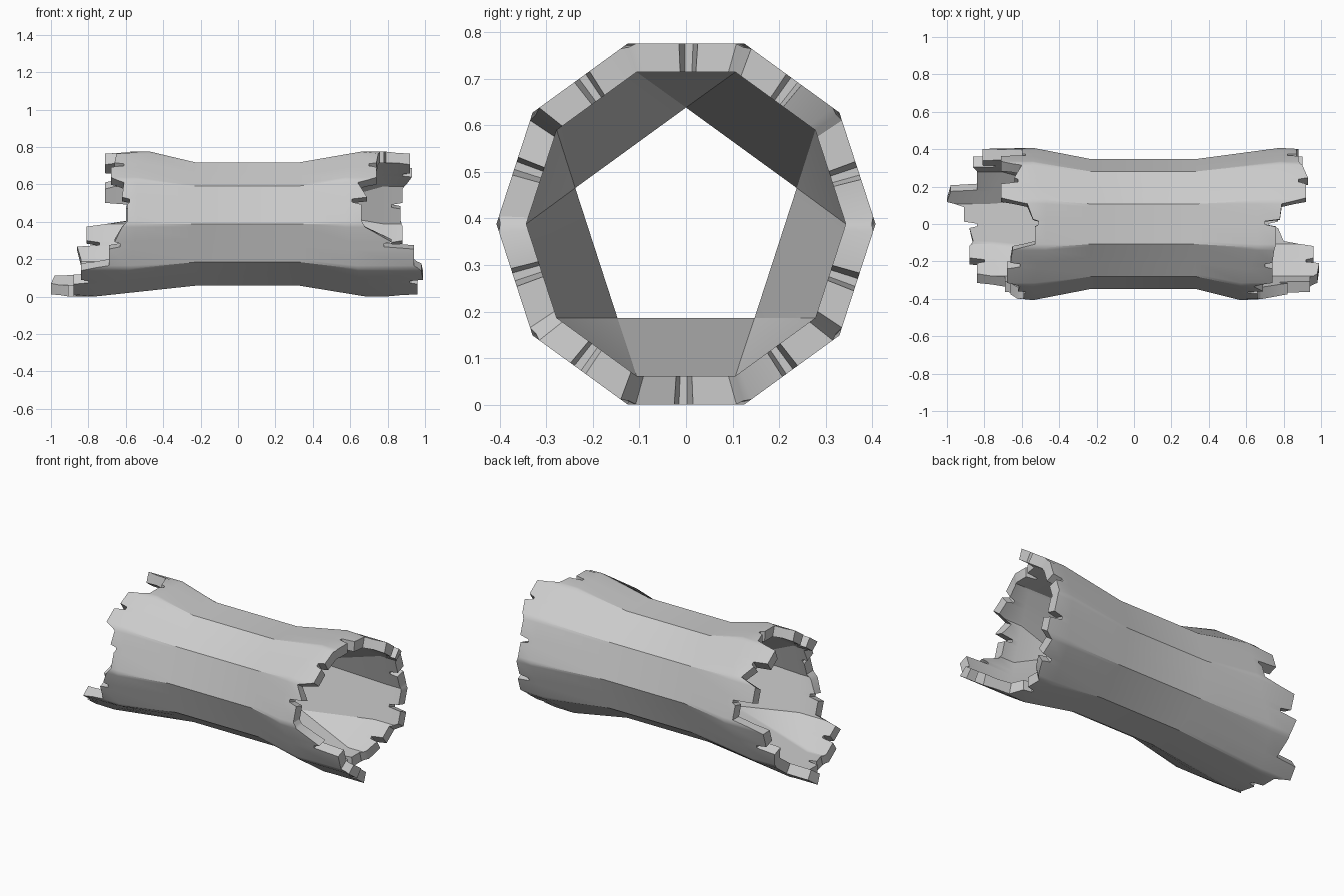
import bpy, bmesh
from math import cos, sin, radians
from mathutils import Vector

cube = bpy.data.objects.get("Cube")
if cube:
    bpy.data.objects.remove(cube, do_unlink=True)

SIDES = 10
CENTRE_Z = 0.388
WAIST = {-1: 0.23, 1: 0.33}          # where the straight middle stops
R_WAIST, R_END, R_BORE = 0.347, 0.407, 0.343
R_CORE = 0.25                        # five-sided bore in the middle

# Broken ends in hundredths, per side: first splinter start and end, notch, second splinter
LEFT = [(60, 60, 58, 71), (60, 64, 62, 71), (57, 54, 51, 53), (65, 66, 61, 68),
        (61, 62, 58, 59), (62, 66, 63, 69), (84, 84, 80, 88), (86, 88, 84, 91),
        (100, 98, 84, 84), (84, 86, 74, 81)]
RIGHT = [(87, 87, 82, 88), (90, 93, 88, 92), (79, 78, 70, 76), (75, 74, 70, 74),
         (64, 69, 61, 66), (68, 82, 78, 94), (98, 99, 92, 96), (80, 77, 72, 77),
         (80, 83, 78, 85), (90, 90, 82, 88)]
ENDS = {-1: LEFT, 1: RIGHT}


def ring_point(radius, side, t, step=36):
    """Point on a straight polygon edge, as (y, z) around the axis."""
    a, b = radians(step * side), radians(step * (side + 1))
    p, q = Vector((cos(a), sin(a))), Vector((cos(b), sin(b)))
    return p.lerp(q, t) * radius


def core_point(side, t):
    """Neighbouring corners of the ends share one corner of the core."""
    def corner(j):
        a = radians(18 + 72 * ((j % SIDES) // 2))
        return Vector((cos(a), sin(a))) * R_CORE
    return corner(side).lerp(corner(side + 1), t)


def corner_base(end, j):
    rows = ENDS[end]
    return min(rows[j % SIDES] + rows[j - 1 if j % SIDES else -1]) / 100 - 0.04


def tip(end, side, spot):
    row = ENDS[end][side]
    if spot == "corner":
        return (row[0] + ENDS[end][side - 1][3]) / 200
    return row[spot] / 100


def half_column(end, side, t, spot):
    """Outer waist, flare, splinter tip, then back along the bore."""
    x_tip = tip(end, side, spot)
    base = corner_base(end, side) * (1 - t) + corner_base(end, side + 1) * t
    base = max(min(base, x_tip - 0.02), WAIST[end] + 0.05)
    r_tip = R_END - (0.008 if spot == "corner" else 0)
    path = [(WAIST[end], ring_point(R_WAIST, side, t)),
            (base, ring_point(R_END, side, t)),
            (x_tip, ring_point(r_tip, side, t)),
            (x_tip, ring_point(R_BORE, side, t)),
            (base, ring_point(R_BORE, side, t)),
            (WAIST[end], core_point(side, t))]
    return [Vector((end * x, p.x, p.y + CENTRE_Z)) for x, p in path]


# Hollow trunk: closed lengthwise sections joined around the axis
SPOTS = [(0, "corner"), (0.07, 0), (0.40, 1), (0.44, 2), (0.51, 2), (0.56, 3), (0.93, 3)]
bm = bmesh.new()
columns = []
for side in range(SIDES):
    for t, spot in SPOTS:
        loop = half_column(1, side, t, spot) + half_column(-1, side, t, spot)[::-1]
        columns.append([bm.verts.new(p) for p in loop])

for i, col in enumerate(columns):
    nxt = columns[(i + 1) % len(columns)]
    for k in range(len(col)):
        m = (k + 1) % len(col)
        bm.faces.new((col[k], col[m], nxt[m], nxt[k]))

bmesh.ops.remove_doubles(bm, verts=bm.verts, dist=0.0005)
bmesh.ops.recalc_face_normals(bm, faces=bm.faces)

mesh = bpy.data.meshes.new("hollow_log")
bm.to_mesh(mesh)
bm.free()
log = bpy.data.objects.new("hollow_log", mesh)
bpy.context.collection.objects.link(log)

# Plain grey
grey = bpy.data.materials.new("plain_grey")
grey.use_nodes = True
colour = (0.6, 0.6, 0.6, 1)
grey.diffuse_color = colour
for node in grey.node_tree.nodes:
    if node.type == "BSDF_PRINCIPLED":
        node.inputs["Base Color"].default_value = colour
mesh.materials.append(grey)

# Smooth flares, sharp ridges
bpy.ops.object.select_all(action="DESELECT")
log.select_set(True)
bpy.context.view_layer.objects.active = log
bpy.ops.object.shade_smooth_by_angle(angle=radians(30))
